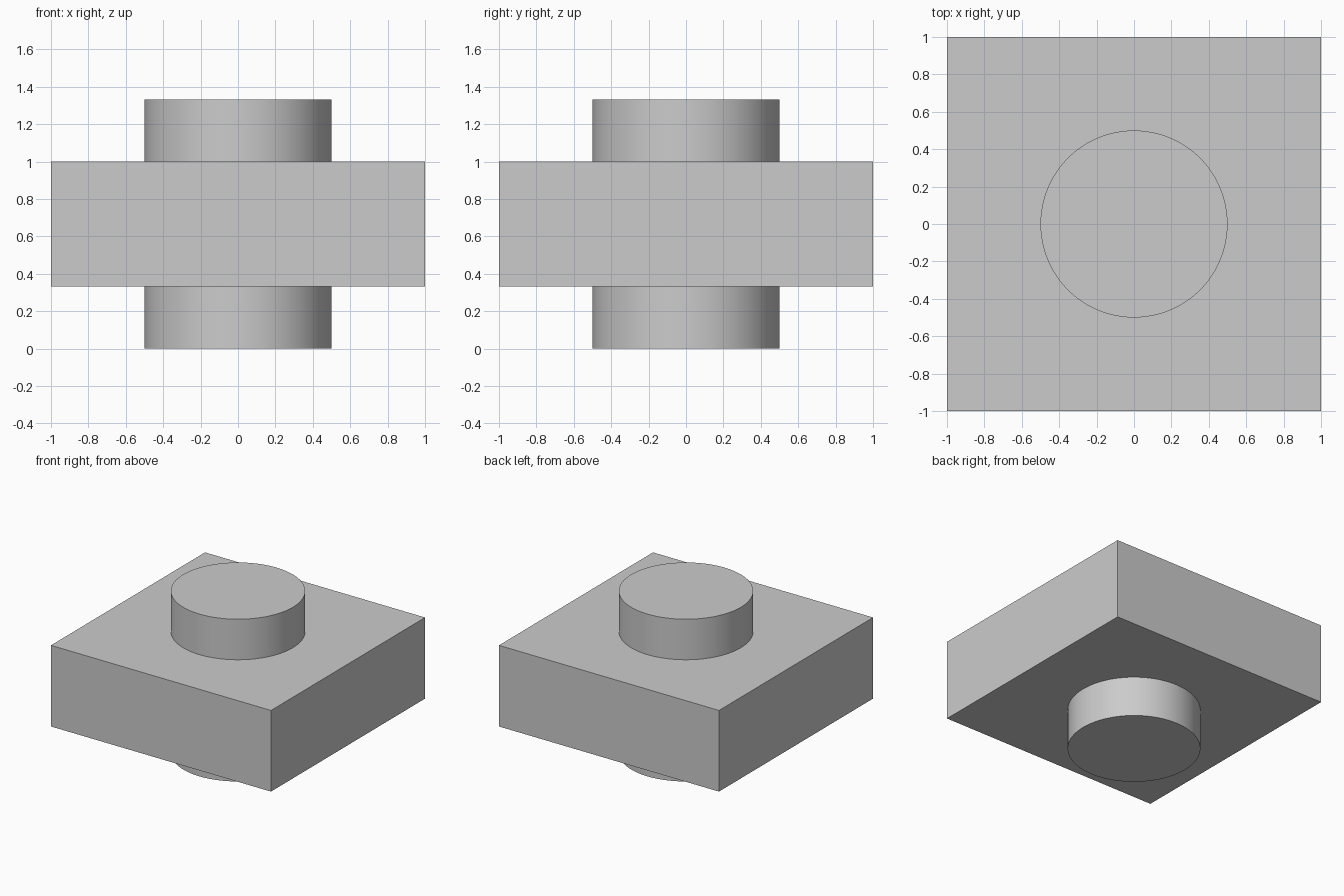
import bpy
import math

if "Cube" in bpy.data.objects:
    bpy.data.objects.remove(bpy.data.objects["Cube"], do_unlink=True)

# Dimensions
WIDTH = 2.0
BLOCK_HEIGHT = 2 / 3
STUD_HEIGHT = 1 / 3
STUD_RADIUS = 0.5
MIDDLE = STUD_HEIGHT + BLOCK_HEIGHT / 2

# Single plain grey material
grey = bpy.data.materials.new("plain_grey")
grey.use_nodes = True
colour = (0.6, 0.6, 0.6, 1)
grey.diffuse_color = colour
grey.node_tree.nodes["Principled BSDF"].inputs["Base Color"].default_value = colour


def finish(name):
    part = bpy.context.object
    part.name = name
    part.data.materials.append(grey)
    return part


# Square block
bpy.ops.mesh.primitive_cube_add(size=1, location=(0, 0, MIDDLE))
block = finish("square_block")
block.scale = (WIDTH, WIDTH, BLOCK_HEIGHT)
bpy.ops.object.transform_apply(location=False, rotation=False, scale=True)

# Round studs above and below the block
for name, side in (("top_stud", 1), ("bottom_stud", -1)):
    offset = side * (BLOCK_HEIGHT + STUD_HEIGHT) / 2
    bpy.ops.mesh.primitive_cylinder_add(
        vertices=96, radius=STUD_RADIUS, depth=STUD_HEIGHT,
        location=(0, 0, MIDDLE + offset))
    finish(name)
    bpy.ops.object.shade_smooth_by_angle(angle=math.radians(30))
